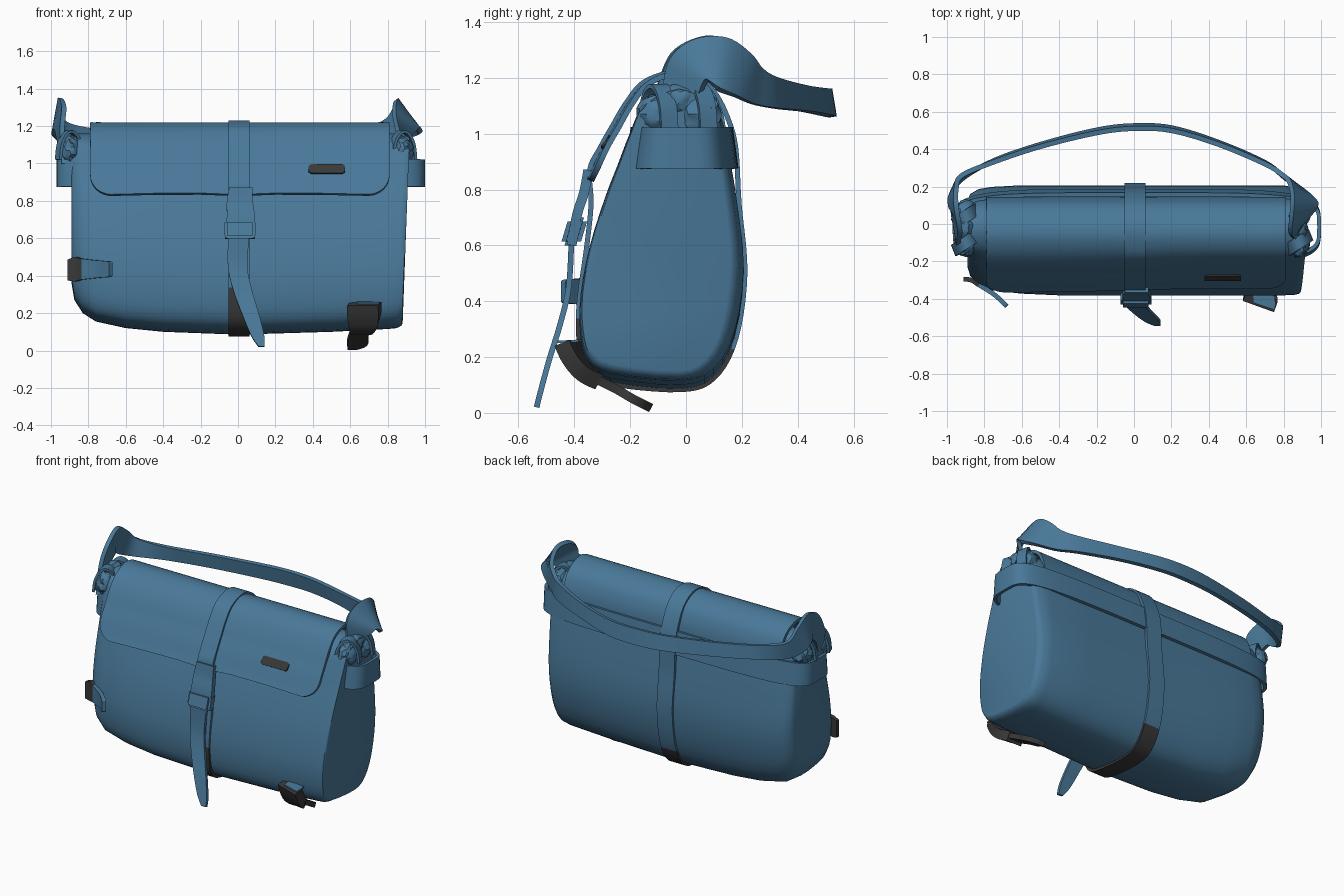
import bpy, bmesh, math, random
from mathutils import Vector

if "Cube" in bpy.data.objects:
    bpy.data.objects.remove(bpy.data.objects["Cube"])

random.seed(4)


def material(name, rgb):
    m = bpy.data.materials.new(name)
    m.diffuse_color = (*rgb, 1)
    m.use_nodes = True
    m.node_tree.nodes["Principled BSDF"].inputs["Base Color"].default_value = m.diffuse_color
    return m


BLUE = material("blue fabric", (0.067, 0.19, 0.32))
DARK = material("dark plastic", (0.042, 0.041, 0.042))


def spline(pts, n=5, closed=False):
    """Catmull-Rom resampling of points of any dimension."""
    P = [Vector(p) for p in pts]
    k, out = len(P), []
    for i in range(k if closed else k - 1):
        at = lambda j: P[j % k] if closed else P[max(0, min(k - 1, j))]
        a, b, c, d = at(i - 1), at(i), at(i + 1), at(i + 2)
        for s in range(n):
            t = s / n
            out.append(0.5 * (2 * b + (c - a) * t + (2 * a - 5 * b + 4 * c - d) * t * t
                              + (3 * b - a - 3 * c + d) * t ** 3))
    return out if closed else out + [P[-1]]


def make(name, bm, thick=0, offset=0, mat=BLUE, dark=None, angle=35):
    bmesh.ops.recalc_face_normals(bm, faces=bm.faces)
    if dark:
        for f in bm.faces:
            f.material_index = int(dark(f.calc_center_median()))
    me = bpy.data.meshes.new(name)
    bm.to_mesh(me)
    bm.free()
    ob = bpy.data.objects.new(name, me)
    bpy.context.collection.objects.link(ob)
    me.materials.append(mat)
    me.materials.append(DARK)
    bpy.ops.object.select_all(action="DESELECT")
    bpy.context.view_layer.objects.active = ob
    ob.select_set(True)
    if thick:
        s = ob.modifiers.new("thickness", "SOLIDIFY")
        s.thickness, s.offset = thick, offset
        bpy.ops.object.modifier_apply(modifier="thickness")
    bpy.ops.object.shade_smooth_by_angle(angle=math.radians(angle))
    return ob


def grid(rows, closed=False, cap=False):
    """Skin rows of points; closed joins the ends of each row."""
    bm = bmesh.new()
    V = [[bm.verts.new(p) for p in r] for r in rows]
    m = len(rows[0])
    for a, b in zip(V, V[1:]):
        for j in range(m if closed else m - 1):
            k = (j + 1) % m
            bm.faces.new((a[j], a[k], b[k], b[j]))
    if cap:
        bm.faces.new(V[0])
        bm.faces.new(V[-1])
    return bm


def ribbon(name, pts, thick=0.02, closed=False, n=5, **kw):
    """Each point: centre x y z, then half-width vector x y z."""
    S = spline(pts, n, closed)
    c = [Vector(p[:3]) for p in S]
    h = [Vector(p[3:]) for p in S]
    rows = [[a - b for a, b in zip(c, h)], [a + b for a, b in zip(c, h)]]
    return make(name, grid(rows, closed), thick, **kw)


# Bag body: side profile lofted along x with soft ends
profile = spline([(-.15, 1.1), (-.2, 1), (-.245, .88), (-.29, .76), (-.345, .58), (-.378, .4),
                  (-.378, .26), (-.35, .16), (-.27, .11), (-.02, .085), (.1, .13), (.175, .27),
                  (.207, .5), (.182, .75), (.148, .95), (.128, 1.05), (.08, 1.12), (-.02, 1.16)], 3, True)
# x, bottom height, front scale, back scale
sections = [(-.89, .36, .5, .72), (-.875, .27, .66, .84), (-.83, .2, .8, .93), (-.76, .155, .91, .97),
            (-.6, .12, .97, 1), (-.4, .1, 1, 1), (0, .085, 1, 1), (.5, .1, 1, 1), (.8, .115, 1, 1),
            (.865, .12, .99, .95), (.89, .135, .97, .88), (.895, .15, .94, .83)]
rows = []
for x, low, fs, bs in sections:
    row = []
    for y, z in profile:
        d = y + .08
        lean = .035 * (z - .5) if x > .8 else 0
        row.append((x + lean, -.08 + d * (fs if d < 0 else bs), 1.16 - (1.16 - z) * (1.16 - low) / 1.075))
    rows.append(row)
make("bag_body", grid(rows, True, True), angle=45)

# Front flap with rounded lower corners, a little fuller on the left
path = spline([(.135, .97), (.132, 1.02), (.12, 1.08), (.085, 1.15), (.02, 1.195), (-.06, 1.21), (-.14, 1.174),
               (-.195, 1.105), (-.243, 1.02), (-.283, .95), (-.32, .87), (-.34, .83)], 6)
arc = [0]
for a, b in zip(path, path[1:]):
    arc.append(arc[-1] + (b - a).length)


def along(s, x):
    i = next((i for i in range(1, len(arc)) if arc[i] >= s - 1e-6), len(arc) - 1)
    y, z = path[i - 1].lerp(path[i], (s - arc[i - 1]) / (arc[i] - arc[i - 1]))
    bulge = max(0, min(1, (1.21 - z) / .1)) * max(0, min(1, .5 - x * 1.5))
    return (x, y - .018 * bulge * (y < -.06), z)


R = .11
corner = [R * (1 - math.cos(i * math.pi / 16)) for i in range(9)]
xs = [-.79 + c for c in corner] + [-.45, -.2, 0, .2, .45] + [.81 - c for c in reversed(corner)]
rows = []
for x in xs:
    d = max(0, R - min(x + .79, .81 - x))
    end = arc[-1] - R + math.sqrt(max(0, R * R - d * d)) - .012 * math.sin(x * 5) ** 2
    rows.append([along(end * j / 36, x) for j in range(37)])
make("flap", grid(rows), .02)

# Dark badge plate on the flap
badge = [[(x, y - .015, .97 + (z - .97) * k) for y, z in ((-.258, .994), (-.272, .97), (-.286, .946))]
         for x, k in ((.378, .6), (.392, 1), (.475, 1), (.558, 1), (.572, .6))]
make("badge_plate", grid(badge), .009, mat=DARK)

# Band round the top of the bag
ring = []
for i in range(72):
    t = math.tau * i / 72
    c, s = math.cos(t), math.sin(t)
    ring.append((.015 + .975 * math.copysign(abs(c) ** .45, c), -.016 + .184 * math.copysign(abs(s) ** .45, s)))
band = [[(x, y * k, z) for x, y in ring] for z, k in ((.875, 1.06), (.95, 1), (1.022, .94))]
make("top_band", grid(band, True), .02)

# Centre strap loop, dark where it passes under the bag
loop = [(-.05, 1.22), (-.15, 1.185), (-.211, 1.115), (-.262, 1.03), (-.307, .95), (-.345, .87), (-.34, .75),
        (-.355, .6), (-.382, .4), (-.383, .26), (-.356, .155), (-.27, .105), (-.02, .083), (.1, .125),
        (.178, .265), (.211, .5), (.19, .75), (.178, .95), (.148, 1.06), (.1, 1.15), (.03, 1.207)]
ribbon("centre_strap", [(.005, y, z, .057, 0, 0) for y, z in loop], .018, True,
       dark=lambda c: c.z < (.34 if c.y < 0 else .24))

# Strap hanging from the flap, buckle and loose tail
ribbon("flap_strap", [(.015, -.35, .87, .062, 0, 0), (.01, -.365, .79, .07, 0, 0), (.015, -.39, .71, .075, 0, 0),
                      (.01, -.41, .6, .08, 0, 0)], .035)
bm = bmesh.new()
bmesh.ops.create_cube(bm, size=1)
for v in bm.verts:
    v.co = Vector((.01 + v.co.x * .165, -.4 + v.co.y * .07 + v.co.z * .03, .65 + v.co.z * .1))
bmesh.ops.bevel(bm, geom=bm.edges[:], offset=.015, segments=2, affect="EDGES")
make("buckle", bm)
ribbon("strap_tail", [(.005, -.41, .62, .057, 0, 0), (-.002, -.42, .45, .052, 0, .0), (.025, -.45, .32, .05, 0, 0),
                      (.068, -.49, .19, .045, 0, 0), (.105, -.52, .08, .035, 0, 0), (.126, -.535, .02, .016, 0, 0)], .02)

# Shoulder strap: hooded arches at both ends, long sweep behind
ribbon("shoulder_strap", [
    (-.93, -.1, 1.0, 0, -.05, 0), (-.95, -.04, 1.16, .01, -.06, .02), (-.95, .02, 1.24, .02, -.06, .06),
    (-.965, .09, 1.265, .015, 0, .085), (-.965, .17, 1.22, .015, .02, .075), (-.92, .25, 1.165, 0, .01, .055),
    (-.75, .335, 1.14, 0, -.004, .045), (-.5, .42, 1.125, 0, -.006, .045), (-.2, .495, 1.112, 0, -.008, .048),
    (0, .518, 1.11, 0, -.008, .05), (.2, .507, 1.112, 0, -.008, .048), (.45, .432, 1.125, 0, -.006, .046),
    (.7, .325, 1.145, 0, -.004, .055), (.8, .255, 1.17, -.01, .01, .065), (.87, .2, 1.21, -.04, .025, .075),
    (.91, .13, 1.248, -.062, .012, .09), (.905, .06, 1.255, -.065, -.03, .075), (.895, .01, 1.225, -.06, -.06, .04),
    (.88, -.02, 1.13, -.02, -.06, .02), (.9, -.04, 1.0, 0, -.05, 0)], .026, n=6, angle=50)

# Gathered fabric and strap rings at the two ends
for side, cx in (("left", -.9), ("right", .88)):
    for k, (y, z, r) in enumerate([(-.1, 1.07, .075), (.055, 1.07, .075), (-.02, 1.12, .06)]):
        bm = bmesh.new()
        bmesh.ops.create_icosphere(bm, subdivisions=3, radius=r)
        for v in bm.verts:
            v.co *= random.uniform(.88, 1.1)
            v.co = Vector((cx + v.co.x * .8, y + v.co.y, z + v.co.z))
        make(f"{side}_gathered_fold_{k + 1}", bm)
    for k, y in enumerate((-.1, .04)):
        arcpts = []
        for i in range(7):
            a = math.pi * i / 6
            arcpts.append((cx + .06 * math.cos(a), y + .04 * math.cos(a), 1.02 + .15 * math.sin(a), .012, -.03, 0))
        ribbon(f"{side}_ring_strap_{k + 1}", arcpts, .015)

# Left clip: dark end on a blue tab
ribbon("left_clip", [(-.912, -.295, .43, 0, 0, .055), (-.87, -.3, .435, 0, 0, .065), (-.83, -.325, .435, 0, 0, .056),
                     (-.75, -.375, .435, 0, 0, .047), (-.69, -.43, .435, 0, 0, .042), (-.68, -.44, .435, 0, 0, .034)],
       .025, dark=lambda c: c.x < -.83)

# Right clip: thick dark block, blue strap end on top, dark tongue under the bag
ribbon("right_clip_block", [(.675, -.415, .25, .083, -.03, 0), (.675, -.39, .19, .083, -.025, 0),
                            (.672, -.355, .14, .075, -.015, 0), (.66, -.31, .11, .055, 0, 0)], .06, mat=DARK)
ribbon("right_clip_strap_end", [(.695, -.44, .254, .06, -.02, 0), (.695, -.375, .258, .06, -.01, 0)], .009)
ribbon("right_clip_tongue", [(.66, -.32, .12, .055, 0, 0), (.645, -.25, .085, .05, 0, 0),
                             (.64, -.19, .05, .056, 0, 0), (.63, -.15, .03, .045, 0, 0),
                             (.61, -.125, .017, .025, 0, 0)], .032, mat=DARK)
